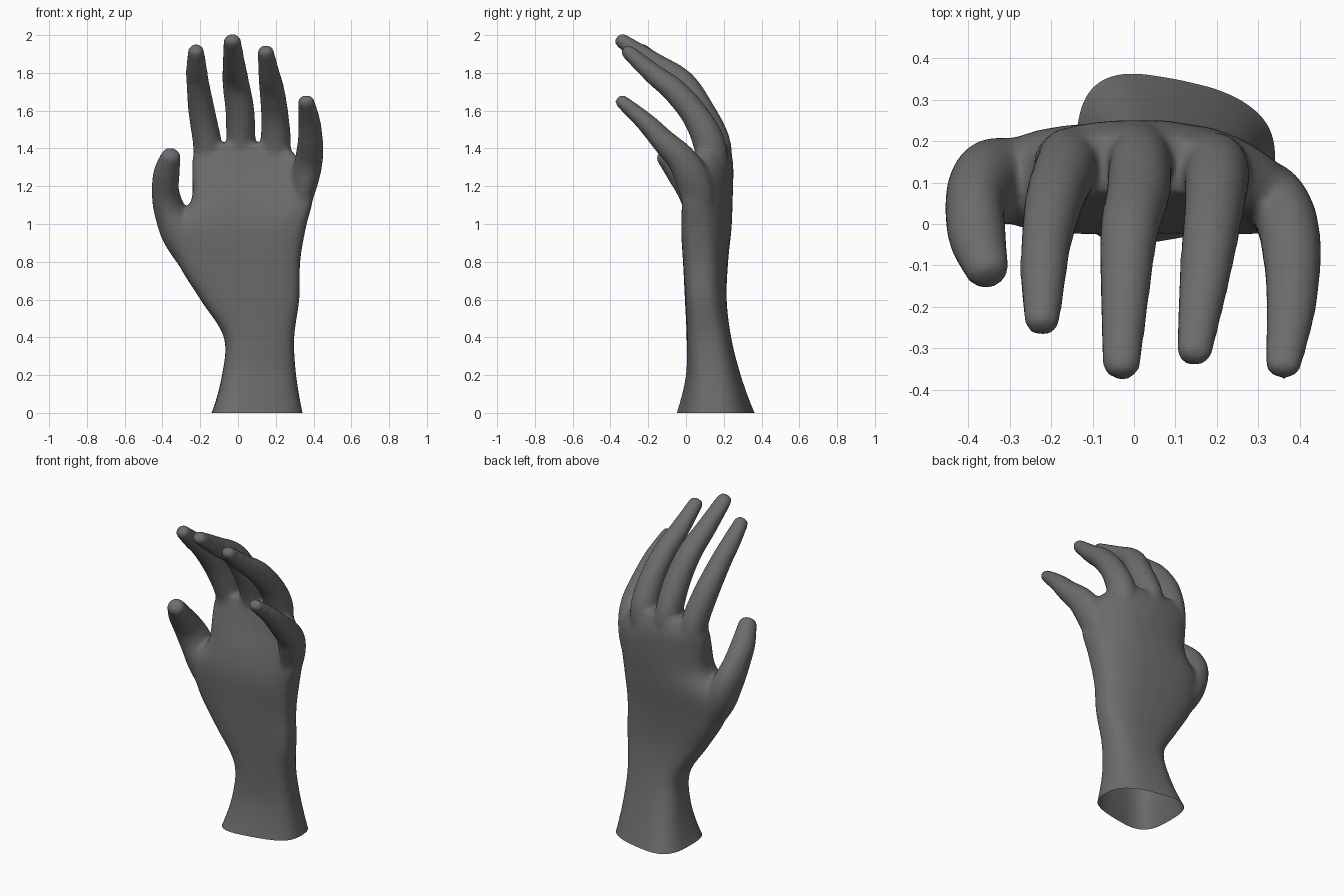
import bpy, bmesh, math
from mathutils import Vector

if "Cube" in bpy.data.objects:
    bpy.data.objects.remove(bpy.data.objects["Cube"])

SIDES = 32
bm = bmesh.new()


def loft(rings):
    """Skin closed rings of points and cap both ends."""
    loops = [[bm.verts.new(p) for p in ring] for ring in rings]
    for a, b in zip(loops, loops[1:]):
        for i in range(SIDES):
            j = (i + 1) % SIDES
            bm.faces.new((a[i], a[j], b[j], b[i]))
    bm.faces.new(loops[0][::-1])
    bm.faces.new(loops[-1])


def spline(rows, steps=6):
    """Catmull-Rom interpolation of rows of numbers."""
    out, n = [], len(rows)
    for i in range(n - 1):
        p0, p1, p2, p3 = (rows[max(0, min(n - 1, i + k))] for k in (-1, 0, 1, 2))
        for s in range(steps):
            t = s / steps
            out.append([0.5 * (2 * b + (c - a) * t + (2 * a - 5 * b + 4 * c - d) * t * t
                               + (3 * b - a - 3 * c + d) * t ** 3)
                        for a, b, c, d in zip(p0, p1, p2, p3)])
    return out + [list(rows[-1])]


def palm_ring(z, x0, x1, y0, y1, taper, bend):
    """Rounded box section, thinner and curled forward on the little-finger side."""
    cx, hx, cy, hy = (x0 + x1) / 2, (x1 - x0) / 2, (y0 + y1) / 2, (y1 - y0) / 2
    ring = []
    for i in range(SIDES):
        a = 2 * math.pi * i / SIDES
        c, s = math.cos(a), math.sin(a)
        u = math.copysign(abs(c) ** 0.66, c)
        v = math.copysign(abs(s) ** 0.66, s)
        drop = bend * (u * u if u > 0 else 0.2 * u * u)
        ring.append((cx + hx * u, cy + hy * v * (1 - taper * u) - drop, z))
    return ring


def finger(rows):
    """Tapered tube along x, y, z, half width, half thickness, with a blunt tip."""
    pts = spline(rows)
    rings = []
    for i, p in enumerate(pts):
        c = Vector(p[:3])
        t = (Vector(pts[min(i + 1, len(pts) - 1)][:3]) - Vector(pts[max(i - 1, 0)][:3])).normalized()
        a = (Vector((1, 0, 0)) - t * t.x).normalized()
        b = t.cross(a)
        steps = [(0, 1)] if i < len(pts) - 1 else [(0, 1), (.45, .95), (.75, .78), (.93, .5)]
        for off, sc in steps:
            o = c + t * off * p[3]
            rings.append([o + sc * (a * p[3] * math.cos(w) + b * p[4] * math.sin(w))
                          for w in (2 * math.pi * k / SIDES for k in range(SIDES))])
    loft(rings)


# Wrist and palm: z, x min, x max, y min, y max, taper, bend
loft([palm_ring(*r) for r in spline([
    (-.10, -.20, .37, -.075, .40, .24, .01),
    (.00, -.14, .342, -.035, .35, .24, .01),
    (.20, -.085, .308, .005, .285, .15, .01),
    (.40, -.075, .298, .005, .238, .08, .01),
    (.60, -.20, .325, -.005, .215, .05, .02),
    (.80, -.32, .33, -.015, .223, .03, .03),
    (.98, -.35, .36, -.022, .241, .06, .05),
    (1.12, -.25, .395, .00, .246, .10, .085),
    (1.26, -.243, .40, .04, .25, .12, .105),
    (1.35, -.24, .32, .06, .245, .10, .07),
    (1.425, -.21, .25, .075, .215, .05, .03)])])

# Fingers and thumb
finger([(-.14, .15, 1.15, .06, .06), (-.155, .15, 1.3, .076, .082), (-.163, .135, 1.43, .076, .085),
        (-.192, .06, 1.595, .071, .075), (-.213, -.05, 1.745, .061, .062),
        (-.22, -.14, 1.83, .055, .053), (-.222, -.225, 1.908, .045, .042)])
finger([(.01, .15, 1.15, .06, .06), (.015, .16, 1.3, .078, .082), (.015, .145, 1.44, .077, .088),
        (.01, .075, 1.60, .077, .077), (-.012, -.02, 1.75, .071, .068),
        (-.022, -.17, 1.853, .06, .057), (-.03, -.33, 1.963, .048, .041)])
finger([(.17, .14, 1.15, .06, .06), (.19, .14, 1.3, .076, .082), (.20, .122, 1.43, .08, .086),
        (.195, .05, 1.575, .073, .074), (.18, -.06, 1.705, .067, .066),
        (.165, -.17, 1.792, .058, .055), (.147, -.298, 1.904, .046, .04)])
finger([(.30, .09, .98, .03, .04), (.335, .065, 1.13, .058, .085), (.36, .03, 1.25, .072, .092),
        (.376, -.025, 1.345, .074, .08), (.383, -.115, 1.435, .068, .066),
        (.378, -.215, 1.54, .06, .052), (.362, -.33, 1.64, .047, .038)])
finger([(-.16, .105, .66, .05, .05), (-.29, .105, .92, .10, .10), (-.358, .095, 1.06, .085, .105),
        (-.384, .045, 1.17, .073, .09), (-.378, -.035, 1.27, .07, .07), (-.359, -.098, 1.345, .057, .054)])

# Fuse everything into one smooth skin
mesh = bpy.data.meshes.new("hand")
bmesh.ops.recalc_face_normals(bm, faces=bm.faces)
bm.to_mesh(mesh)
bm.free()
hand = bpy.data.objects.new("hand", mesh)
bpy.context.collection.objects.link(hand)
remesh = hand.modifiers.new("fuse", 'REMESH')
remesh.mode = 'VOXEL'
remesh.voxel_size = 0.0125
smooth = hand.modifiers.new("soften", 'SMOOTH')
smooth.factor = 0.5
smooth.iterations = 12

# Cut the wrist open at the ground
skin = bmesh.new()
skin.from_object(hand, bpy.context.evaluated_depsgraph_get())
hand.modifiers.clear()
bmesh.ops.bisect_plane(skin, geom=skin.verts[:] + skin.edges[:] + skin.faces[:],
                       plane_co=(0, 0, 0), plane_no=(0, 0, 1), clear_inner=True)
for f in skin.faces:
    f.smooth = True
skin.to_mesh(mesh)
skin.free()
mesh.update()

# Dark grey surface
grey = bpy.data.materials.new("dark_grey")
grey.diffuse_color = (0.15, 0.15, 0.15, 1)
grey.use_nodes = True
grey.node_tree.nodes["Principled BSDF"].inputs["Base Color"].default_value = grey.diffuse_color
mesh.materials.clear()
mesh.materials.append(grey)
